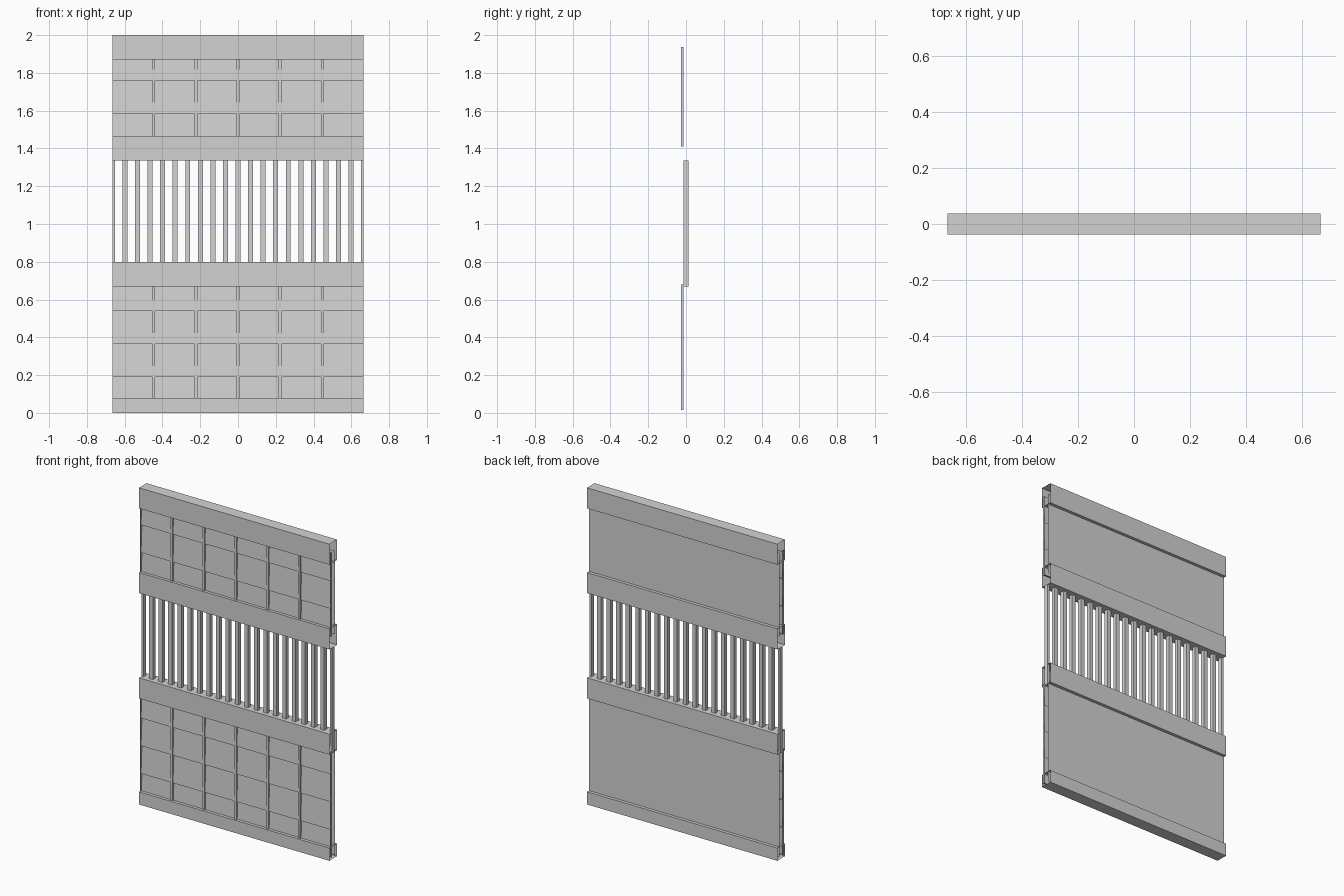
import bpy

cube = bpy.data.objects.get("Cube")
if cube:
    bpy.data.objects.remove(cube, do_unlink=True)

grey = bpy.data.materials.new("light grey")
grey.use_nodes = True
GREY = (0.65, 0.65, 0.65, 1)
grey.diffuse_color = GREY
grey.node_tree.nodes["Principled BSDF"].inputs["Base Color"].default_value = GREY

HALF_W, HALF_D = 0.665, 0.038
BOX = ((0, 3, 2, 1), (4, 5, 6, 7), (0, 1, 5, 4),
       (2, 3, 7, 6), (1, 2, 6, 5), (3, 0, 4, 7))


def make(name, verts, faces):
    mesh = bpy.data.meshes.new(name)
    mesh.from_pydata(verts, [], faces)
    mesh.materials.append(grey)
    obj = bpy.data.objects.new(name, mesh)
    bpy.context.collection.objects.link(obj)


def block(x0, x1, y0, y1, z0, z1):
    return [(x0, y0, z0), (x1, y0, z0), (x1, y1, z0), (x0, y1, z0),
            (x0, y0, z1), (x1, y0, z1), (x1, y1, z1), (x0, y1, z1)]


def join(name, pieces, piece_faces):
    """One object from many pieces that share a face layout."""
    verts, faces = [], []
    for piece in pieces:
        faces += [tuple(i + len(verts) for i in f) for f in piece_faces]
        verts += piece
    make(name, verts, faces)


# Horizontal rails: rectangular tubes with open ends
for name, z0, z1 in (("bottom_rail", 0, 0.08), ("lower_middle_rail", 0.67, 0.8),
                     ("upper_middle_rail", 1.335, 1.465), ("top_rail", 1.87, 2)):
    make(name, block(-HALF_W, HALF_W, -HALF_D, HALF_D, z0, z1), BOX[:4])

# Vertical bars in the open middle; the outer two are cut in half
BARS = 20
bars = []
for i in range(BARS + 1):
    x = -HALF_W + i * 2 * HALF_W / BARS
    bars.append(block(max(x - 0.013, -HALF_W), min(x + 0.013, HALF_W),
                      -0.013, 0.013, 0.67, 1.335))
join("middle_bars", bars, BOX)

# Panels: flat back sheet, upright strips, and sloping boards between the strips
COLS, STRIP, EDGE, STEP = 6, 0.015, 0.003, 0.175
FRONT, DEEP, LIP = -0.027, -0.013, -0.022
PITCH = (2 * (HALF_W - EDGE) + STRIP) / COLS
for name, low, high, first_top, rows in (("lower", 0.015, 0.68, 0.715, 4),
                                         ("upper", 1.41, 1.937, 1.935, 3)):
    make(name + "_back_sheet",
         [(-HALF_W, 0.018, low), (HALF_W, 0.018, low),
          (HALF_W, 0.018, high), (-HALF_W, 0.018, high)], [(3, 2, 1, 0)])

    strips = []
    for i in range(COLS + 1):
        x1 = -HALF_W + EDGE + i * PITCH
        strips.append(block(max(x1 - STRIP, -HALF_W), min(x1, HALF_W),
                            FRONT, DEEP, low, high))
    join(name + "_strips", strips, BOX)

    # Each board leans out towards its lower edge, which ends in a small lip
    boards = []
    for row in range(rows):
        top = first_top - row * STEP
        for col in range(COLS):
            x0 = -HALF_W + EDGE + col * PITCH
            x1 = x0 + PITCH - STRIP
            boards.append([(x0, DEEP, top - STEP), (x1, DEEP, top - STEP),
                           (x1, LIP, top - STEP), (x0, LIP, top - STEP),
                           (x0, DEEP, top), (x1, DEEP, top)])
    join(name + "_boards", boards, ((0, 1, 2, 3), (3, 2, 5, 4)))
